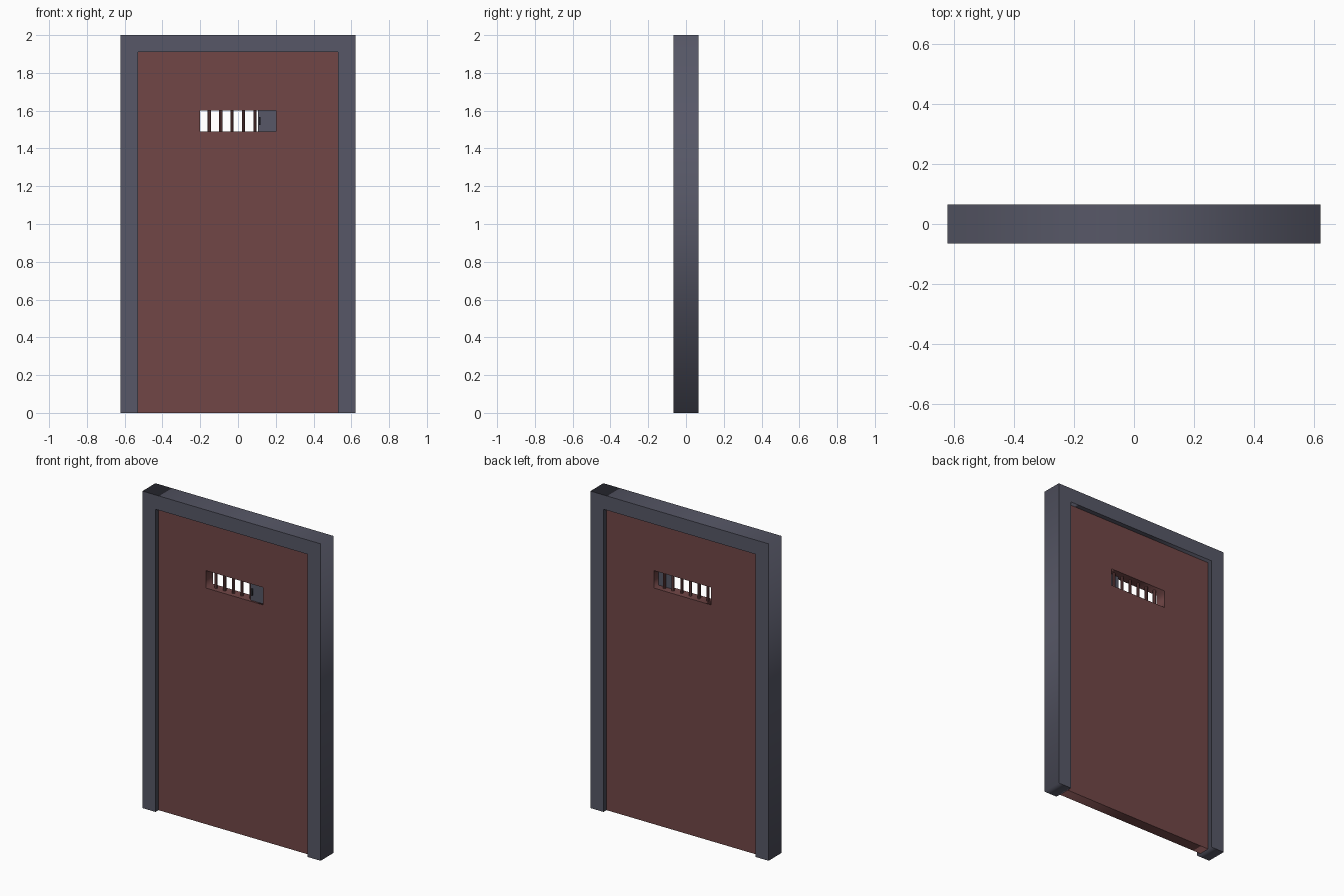
import bpy, math

if "Cube" in bpy.data.objects:
    bpy.data.objects.remove(bpy.data.objects["Cube"])

def material(name, rgb):
    m = bpy.data.materials.new(name)
    m.diffuse_color = (*rgb, 1)
    m.use_nodes = True
    m.node_tree.nodes["Principled BSDF"].inputs["Base Color"].default_value = m.diffuse_color
    return m

steel = material("grey_steel", (0.095, 0.097, 0.135))
rust = material("red_brown_paint", (0.165, 0.062, 0.062))
dark = material("dark_metal", (0.03, 0.03, 0.04))

def profile(name, outlines, depth, mat):
    """Flat x-z outlines (inner ones become holes) extruded along y."""
    cu = bpy.data.curves.new(name, 'CURVE')
    cu.dimensions = '2D'
    cu.fill_mode = 'BOTH'
    cu.extrude = depth / 2
    for pts in outlines:
        s = cu.splines.new('POLY')
        s.points.add(len(pts) - 1)
        for p, (x, z) in zip(s.points, pts):
            p.co = (x, z, 0, 1)
        s.use_cyclic_u = True
    ob = bpy.data.objects.new(name, cu)
    bpy.context.collection.objects.link(ob)
    ob.rotation_euler.x = math.pi / 2
    bpy.ops.object.select_all(action='DESELECT')
    bpy.context.view_layer.objects.active = ob
    ob.select_set(True)
    bpy.ops.object.convert(target='MESH')
    ob = bpy.context.object
    ob.name = name
    ob.data.materials.clear()
    ob.data.materials.append(mat)
    return ob

def rect(x0, x1, z0, z1):
    return [(x0, z0), (x1, z0), (x1, z1), (x0, z1)]

W, IN, TOP = 0.622, 0.53, 1.91
WIN = (-0.2, 0.2, 1.49, 1.60)

# Door frame: two posts and lintel in one outline
profile("door_frame", [[(-W, 0), (-IN, 0), (-IN, TOP), (IN, TOP),
                        (IN, 0), (W, 0), (W, 2), (-W, 2)]], 0.13, steel)

# Door leaf with viewing slot
profile("door_leaf", [rect(-IN, IN, 0, TOP), rect(*WIN)], 0.07, rust)

# Vertical bars across the slot
for i in range(6):
    bpy.ops.mesh.primitive_cylinder_add(vertices=8, radius=0.009, depth=0.12,
                                        location=(-0.153 + 0.0607 * i, 0, 1.545))
    bar = bpy.context.object
    bar.name = f"window_bar_{i + 1}"
    bar.data.materials.append(rust)

# Sliding shutter, mostly tucked into the leaf, with its small finger grip
shutter = profile("sliding_shutter", [rect(0.105, 0.5, 1.48, 1.61)], 0.01, steel)
shutter.location.y = -0.018
grip = profile("shutter_grip", [rect(0.11, 0.12, 1.525, 1.567)], 0.01, dark)
grip.location.y = -0.027
